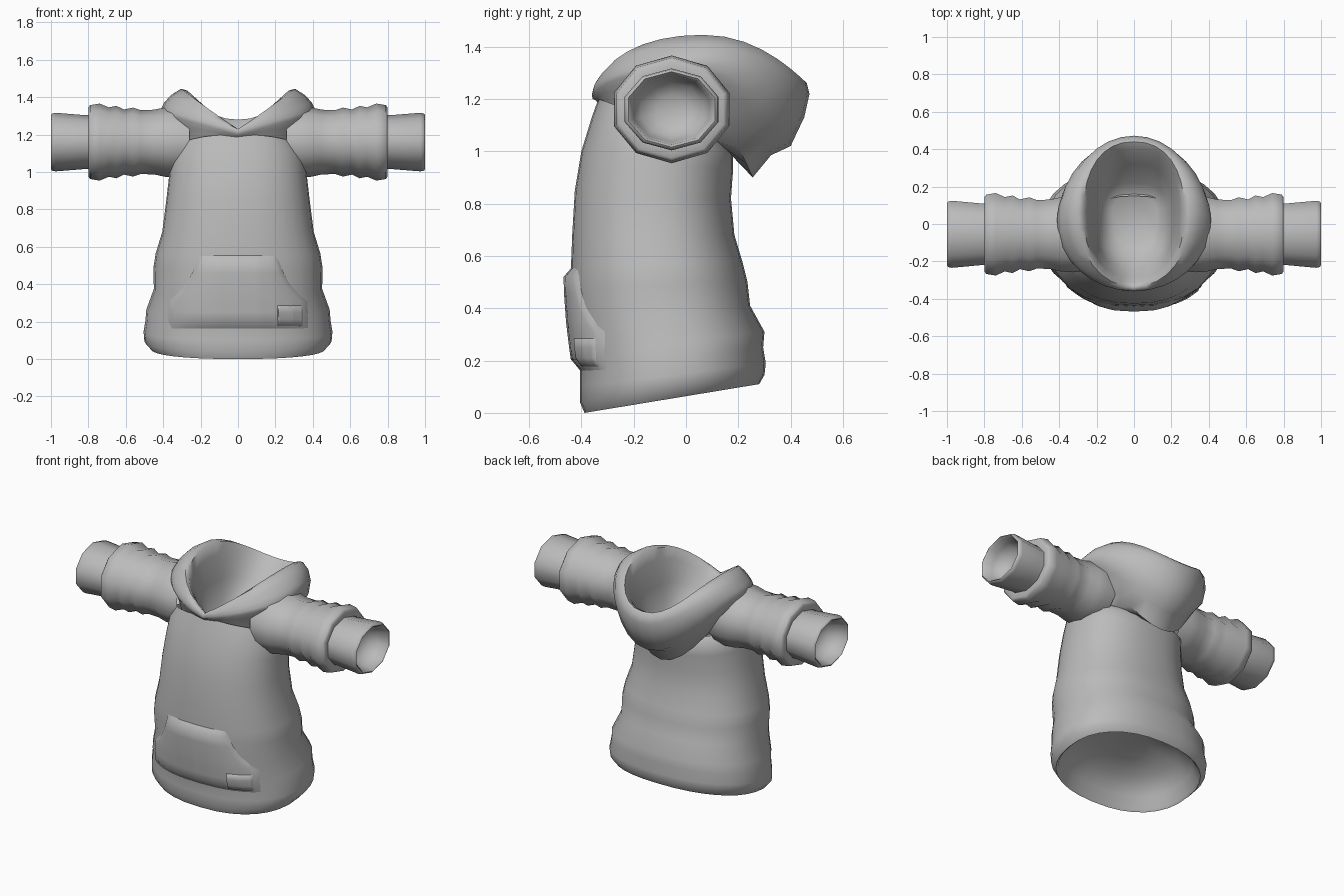
import bpy, bmesh
from math import sin, cos, pi, radians
from mathutils import Vector
from mathutils.bvhtree import BVHTree

if "Cube" in bpy.data.objects:
    bpy.data.objects.remove(bpy.data.objects["Cube"], do_unlink=True)

grey = bpy.data.materials.new("grey_fabric")
grey.use_nodes = True
grey.diffuse_color = (0.5, 0.5, 0.5, 1)
grey.node_tree.nodes["Principled BSDF"].inputs["Base Color"].default_value = (0.5, 0.5, 0.5, 1)


def finish(name, bm, angle):
    mesh = bpy.data.meshes.new(name)
    bmesh.ops.recalc_face_normals(bm, faces=bm.faces)
    bm.to_mesh(mesh)
    bm.free()
    obj = bpy.data.objects.new(name, mesh)
    bpy.context.collection.objects.link(obj)
    mesh.materials.append(grey)
    bpy.ops.object.select_all(action="DESELECT")
    obj.select_set(True)
    bpy.context.view_layer.objects.active = obj
    bpy.ops.object.shade_smooth_by_angle(angle=radians(angle))
    return obj


def loft(name, loops, cap_start=False, cap_end=False, angle=55):
    """Skin a list of closed point loops."""
    bm = bmesh.new()
    rings = [[bm.verts.new(p) for p in loop] for loop in loops]
    n = len(rings[0])
    for a, b in zip(rings, rings[1:]):
        for i in range(n):
            j = (i + 1) % n
            bm.faces.new((a[i], a[j], b[j], b[i]))
    if cap_start:
        bm.faces.new(rings[0])
    if cap_end:
        bm.faces.new(rings[-1])
    return finish(name, bm, angle)


def power(v, p):
    return abs(v) ** p * (1 if v >= 0 else -1)


# Body: tilted oval rings from the inner lining, round the hem, up to the neck
# (half width, front y, back y, front z, back z)
body_rings = [
    (.15, -.16, .03, .22, .28), (.33, -.29, .16, .18, .26),
    (.42, -.36, .24, .09, .18), (.45, -.38, .272, .015, .12),
    (.465, -.388, .28, 0, .11), (.50, -.405, .30, .04, .145),
    (.505, -.405, .305, .10, .19), (.495, -.405, .295, .16, .25),
    (.49, -.415, .30, .22, .31), (.45, -.43, .245, .34, .41),
    (.452, -.44, .235, .48, .50), (.44, -.44, .215, .55, .58),
    (.405, -.435, .185, .68, .68), (.385, -.425, .172, .85, .82),
    (.37, -.40, .18, 1.0, .93), (.36, -.36, .18, 1.13, .99),
    (.32, -.335, .15, 1.2, 1.03)]


def body_loop(w, yf, yb, zf, zb, n=32):
    pts = []
    for i in range(n):
        t = 2 * pi * i / n
        s, c = power(sin(t), .87), power(cos(t), .87)
        pts.append((w * s, (yf + yb) / 2 - (yb - yf) / 2 * c, (zf + zb) / 2 + (zf - zb) / 2 * c))
    return pts


body = loft("body", [body_loop(*r) for r in body_rings], cap_start=True)

# Hood: folded collar, notched at the front and sagging at the back
# (half width, front y, back y, front z, side z, back z, squareness power)
hood_rings = [
    (.30, -.31, .16, 1.15, 1.1, 1.0, 1), (.35, -.345, .255, 1.195, 1.25, .90, 1),
    (.40, -.357, .325, 1.2, 1.31, .985, 1), (.412, -.36, .40, 1.215, 1.335, 1.02, 1),
    (.395, -.358, .452, 1.225, 1.37, 1.13, 1), (.36, -.352, .472, 1.23, 1.41, 1.22, 1),
    (.305, -.335, .462, 1.23, 1.445, 1.26, .95), (.27, -.315, .44, 1.215, 1.435, 1.28, .88),
    (.245, -.285, .40, 1.18, 1.37, 1.26, .8), (.21, -.24, .32, 1.12, 1.22, 1.16, .75),
    (.18, -.17, .22, 1.05, 1.07, 1.06, .7), (.12, -.09, .15, 1.01, 1.01, 1.01, .7)]


def hood_loop(w, yf, yb, zf, zs, zb, p, n=32):
    pts = []
    for i in range(n):
        t = 2 * pi * i / n
        c = cos(t)
        z = zf + (zs - zf) * abs(sin(t)) if c > 0 else zs + (zb - zs) * c * c
        pts.append((w * power(sin(t), p), (yf + yb) / 2 - (yb - yf) / 2 * power(c, p), z))
    return pts


loft("hood", [hood_loop(*r) for r in hood_rings], cap_end=True)

# Sleeves with rumpled folds, and hollow cuffs: (distance out, radius)
sleeve_profile = [(.26, .178), (.33, .184), (.39, .18), (.45, .168), (.52, .166),
                  (.56, .179), (.61, .169), (.65, .188), (.69, .18), (.74, .2),
                  (.79, .192), (.80, .18), (.79, .13)]
cuff_profile = [(.76, .14), (.82, .14), (.975, .152), (.995, .148), (1.0, .14),
                (.99, .131), (.94, .122), (.89, .10), (.86, .05)]


def tube(name, side, profile, squash, cap):
    loops = [[(side * x, -.055 + squash * r * cos(2 * pi * (i + .5) / 10),
               1.16 + r * 1.03 * sin(2 * pi * (i + .5) / 10)) for i in range(10)]
             for x, r in profile]
    loft(name, loops, cap_end=cap, angle=65)


for label, side in (("left", 1), ("right", -1)):
    tube(label + "_sleeve", side, sleeve_profile, 1.16, False)
    tube(label + "_cuff", side, cuff_profile, 1.24, True)


# Panels laid on the surface beneath, with their borders tucked in
def panel(name, base, rows, columns, lift, tuck, taper):
    """rows: (z, left x, right x), top to bottom; taper thins the sides."""
    surface = BVHTree.FromPolygons([v.co.copy() for v in base.data.vertices],
                                   [list(p.vertices) for p in base.data.polygons])
    bm = bmesh.new()
    grid = []
    for r, (z, x0, x1) in enumerate(rows):
        line = []
        for k in range(columns + 1):
            u = k / columns
            x = x0 + (x1 - x0) * u
            hit = surface.ray_cast(Vector((x, -2, z)), Vector((0, 1, 0)))[0]
            edge = r in (0, len(rows) - 1) or k in (0, columns)
            raised = lift * (1 - taper * abs(2 * u - 1) ** 4)
            line.append(bm.verts.new((x, hit.y + (tuck if edge else -raised), z)))
        grid.append(line)
    for a, b in zip(grid, grid[1:]):
        for k in range(columns):
            bm.faces.new((a[k], b[k], b[k + 1], a[k + 1]))
    return finish(name, bm, 70)


pocket_shape = [(.555, .21), (.52, .222), (.46, .245), (.40, .28), (.35, .325),
                (.31, .372), (.25, .376), (.205, .378), (.16, .375)]
pocket = panel("front_pocket", body, [(z, -w, w) for z, w in pocket_shape], 36, .028, .002, .65)

label_rows = [(z, .21, .35) for z in (.287, .281, .25, .21, .181, .175)]
panel("pocket_label", pocket, label_rows, 20, .009, .004, 0)
